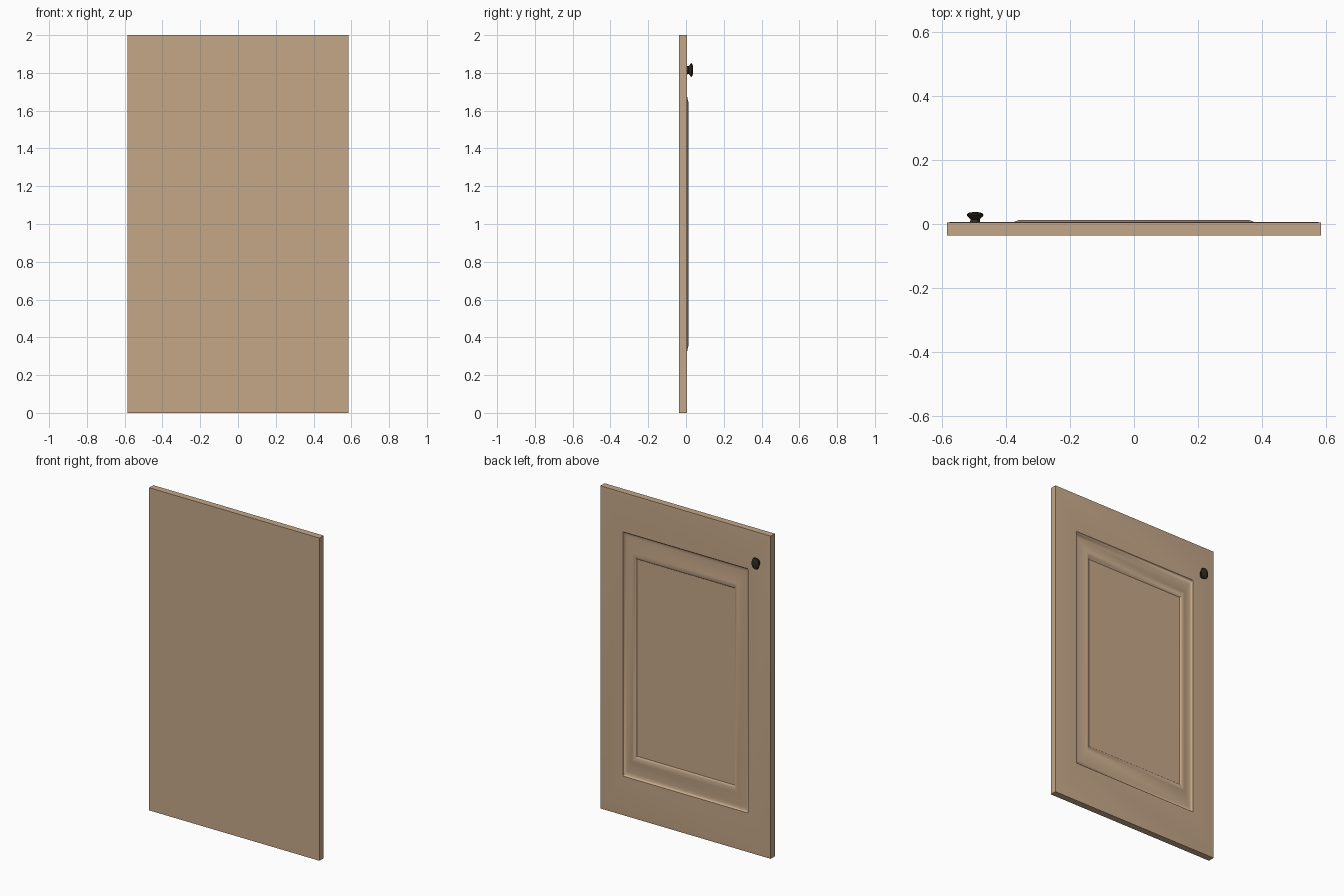
import bpy, bmesh, math

if "Cube" in bpy.data.objects:
    bpy.data.objects.remove(bpy.data.objects["Cube"])

def material(name, rgb):
    m = bpy.data.materials.new(name)
    m.diffuse_color = (*rgb, 1)
    m.use_nodes = True
    m.node_tree.nodes["Principled BSDF"].inputs["Base Color"].default_value = m.diffuse_color
    return m

wood = material("tan wood", (0.56, 0.39, 0.25))
metal = material("dark bronze", (0.027, 0.022, 0.013))

STRETCH = 1.57          # vertical insets are wider than horizontal ones
HALF_W, HEIGHT = 0.584, 2.0

def finish(bm, name, mat, angle):
    bmesh.ops.recalc_face_normals(bm, faces=bm.faces)
    me = bpy.data.meshes.new(name)
    bm.to_mesh(me)
    bm.free()
    me.materials.append(mat)
    ob = bpy.data.objects.new(name, me)
    bpy.context.collection.objects.link(ob)
    bpy.ops.object.select_all(action='DESELECT')
    ob.select_set(True)
    bpy.context.view_layer.objects.active = ob
    bpy.ops.object.shade_smooth_by_angle(angle=math.radians(angle))
    return ob

def loft(bm, rings):
    # bridge consecutive rings and cap both ends
    for a, b in zip(rings, rings[1:]):
        n = len(a)
        for i in range(n):
            bm.faces.new((a[i], a[(i + 1) % n], b[(i + 1) % n], b[i]))
    bm.faces.new(rings[0])
    bm.faces.new(rings[-1])

# door panel: nested rectangles following a moulding profile (inset, y)
profile = [(0, -0.036), (0, 0.0045), (0.015, 0.0065), (0.155, 0.0065),
           (0.157, 0.0005), (0.161, -0.0035), (0.166, -0.006), (0.173, -0.007),
           (0.225, 0.0125),
           (0.233, 0.0118), (0.240, 0.0095), (0.245, 0.006), (0.248, 0.002)]
bm = bmesh.new()
rings = []
for t, y in profile:
    x, z = HALF_W - t, t * STRETCH
    rings.append([bm.verts.new(p) for p in
                  ((-x, y, z), (x, y, z), (x, y, HEIGHT - z), (-x, y, HEIGHT - z))])
loft(bm, rings)
finish(bm, "door_panel", wood, 35)

# knob: turned profile (radius, y) around the y axis, stretched with the door
knob = [(0.017, 0.004), (0.0155, 0.008), (0.0145, 0.014), (0.018, 0.019), (0.0245, 0.024),
        (0.026, 0.028), (0.0245, 0.032), (0.018, 0.0355), (0.008, 0.037)]
bm = bmesh.new()
N = 20
rings = [[bm.verts.new((-0.496 + r * math.cos(2 * math.pi * i / N), y,
                        1.815 + 1.4 * r * math.sin(2 * math.pi * i / N)))
          for i in range(N)] for r, y in knob]
loft(bm, rings)
finish(bm, "knob", metal, 40)
